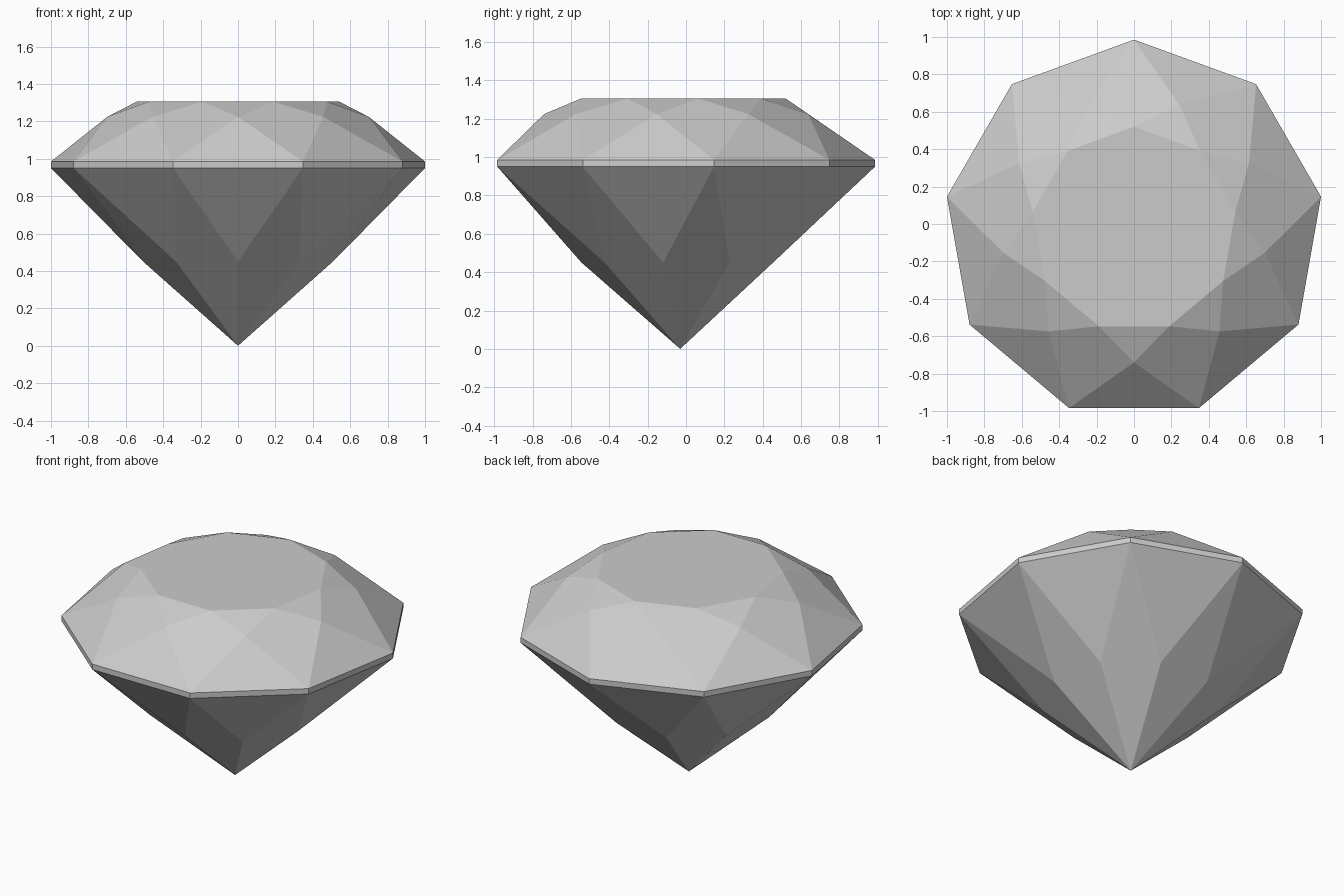
import bpy
import bmesh
from math import cos, sin, radians

cube = bpy.data.objects.get("Cube")
if cube:
    bpy.data.objects.remove(cube, do_unlink=True)

SIDES = 9
STEP = 360 / SIDES
CENTRE_Y = -0.03

grey = bpy.data.materials.new("gem_grey")
grey.use_nodes = True
colour = (0.6, 0.6, 0.6, 1)
grey.diffuse_color = colour
grey.node_tree.nodes["Principled BSDF"].inputs["Base Color"].default_value = colour

bm = bmesh.new()


def ring(radius, z, turn=0):
    """Nine-sided ring; turn is a fraction of one side."""
    angles = [radians(90 + STEP * (i + turn)) for i in range(SIDES)]
    return [bm.verts.new((radius * cos(a), CENTRE_Y + radius * sin(a), z)) for a in angles]


# Facet levels from the point up to the table
tip = bm.verts.new((0, CENTRE_Y, 0))
pavilion = ring(0.515, 0.45, 0.5)
girdle_low = ring(1.0154, 0.95)
girdle_high = ring(1.0154, 0.985)
crown = ring(0.71, 1.224, 0.5)
table = ring(0.55, 1.305)

for i in range(SIDES):
    j = (i + 1) % SIDES
    # Pavilion: long kite and the triangle under the girdle
    bm.faces.new((tip, pavilion[i], girdle_low[i], pavilion[i - 1]))
    bm.faces.new((pavilion[i], girdle_low[j], girdle_low[i]))
    # Girdle band
    bm.faces.new((girdle_low[i], girdle_low[j], girdle_high[j], girdle_high[i]))
    # Crown: lower triangle, kite and star facet
    bm.faces.new((girdle_high[i], girdle_high[j], crown[i]))
    bm.faces.new((girdle_high[i], crown[i], table[i], crown[i - 1]))
    bm.faces.new((crown[i], table[j], table[i]))

# Flat table on top
bm.faces.new(table)
bmesh.ops.recalc_face_normals(bm, faces=bm.faces)

mesh = bpy.data.meshes.new("cut_gem")
bm.to_mesh(mesh)
bm.free()
mesh.materials.append(grey)
gem = bpy.data.objects.new("cut_gem", mesh)
bpy.context.collection.objects.link(gem)
